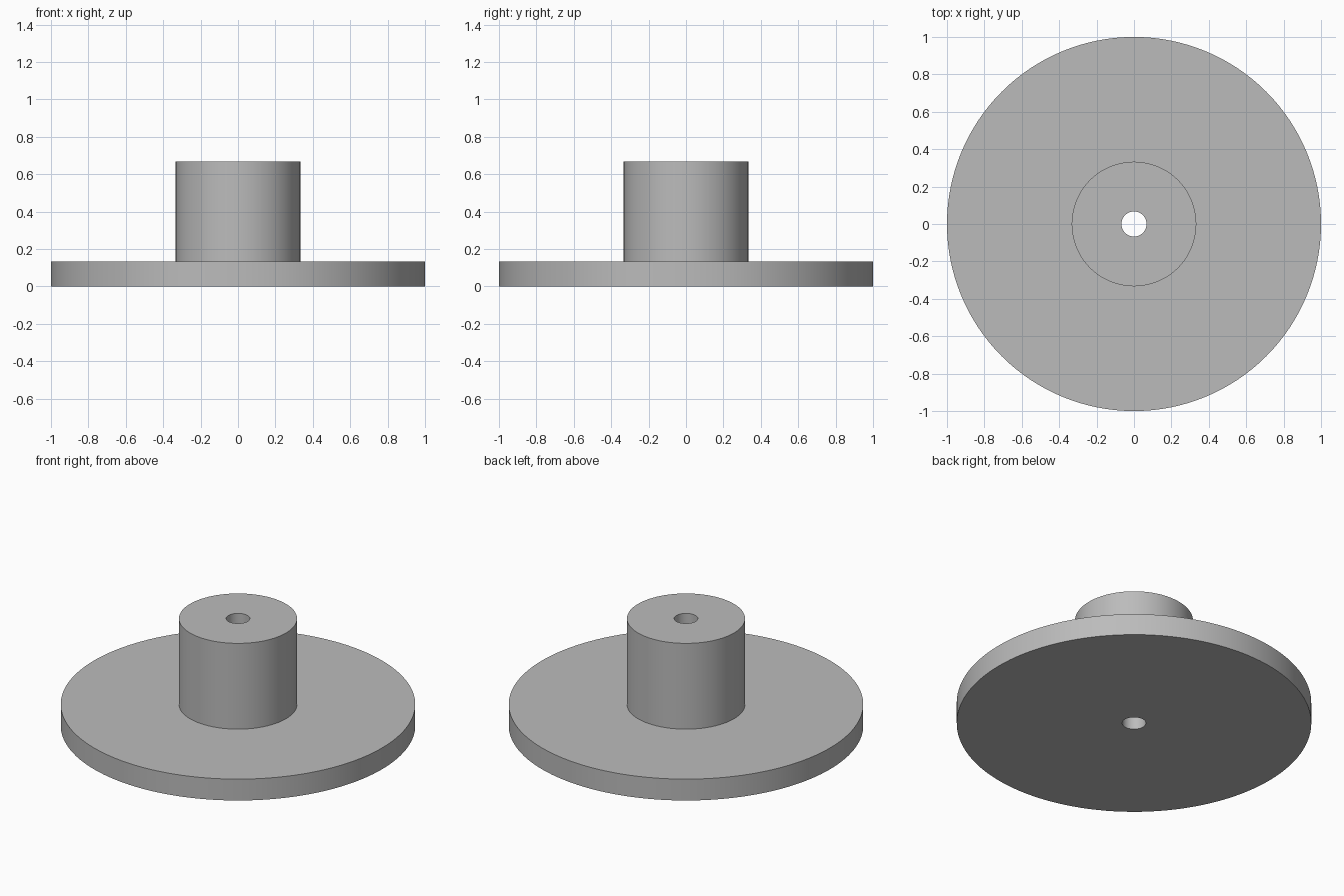
import bpy
import bmesh
import math

cube = bpy.data.objects.get("Cube")
if cube:
    bpy.data.objects.remove(cube, do_unlink=True)

SEGMENTS = 128
BORE, HUB, FLANGE = 0.067, 0.333, 1.0      # radii
THICKNESS, HEIGHT = 0.133, 0.667           # flange and overall heights

# Plain grey material
grey = bpy.data.materials.new("plain_grey")
grey.use_nodes = True
colour = (0.5, 0.5, 0.5, 1)
grey.diffuse_color = colour
grey.node_tree.nodes["Principled BSDF"].inputs["Base Color"].default_value = colour


def lathe(name, profile, material):
    """Revolve a closed (radius, z) profile around the z axis."""
    bm = bmesh.new()
    verts = [bm.verts.new((r, 0, z)) for r, z in profile]
    edges = [bm.edges.new((a, b)) for a, b in zip(verts, verts[1:] + verts[:1])]
    bmesh.ops.spin(bm, geom=verts + edges, cent=(0, 0, 0), axis=(0, 0, 1),
                   angle=math.tau, steps=SEGMENTS, use_merge=True)
    bmesh.ops.remove_doubles(bm, verts=bm.verts, dist=0.0001)
    bmesh.ops.recalc_face_normals(bm, faces=bm.faces)
    mesh = bpy.data.meshes.new(name)
    bm.to_mesh(mesh)
    bm.free()
    mesh.materials.append(material)
    obj = bpy.data.objects.new(name, mesh)
    bpy.context.collection.objects.link(obj)
    bpy.ops.object.select_all(action="DESELECT")
    obj.select_set(True)
    bpy.context.view_layer.objects.active = obj
    bpy.ops.object.shade_smooth_by_angle(angle=math.radians(30))
    return obj


# Flange and hub as one solid with a through bore
lathe("flanged_hub", [
    (BORE, 0), (FLANGE, 0), (FLANGE, THICKNESS),
    (HUB, THICKNESS), (HUB, HEIGHT), (BORE, HEIGHT),
], grey)
